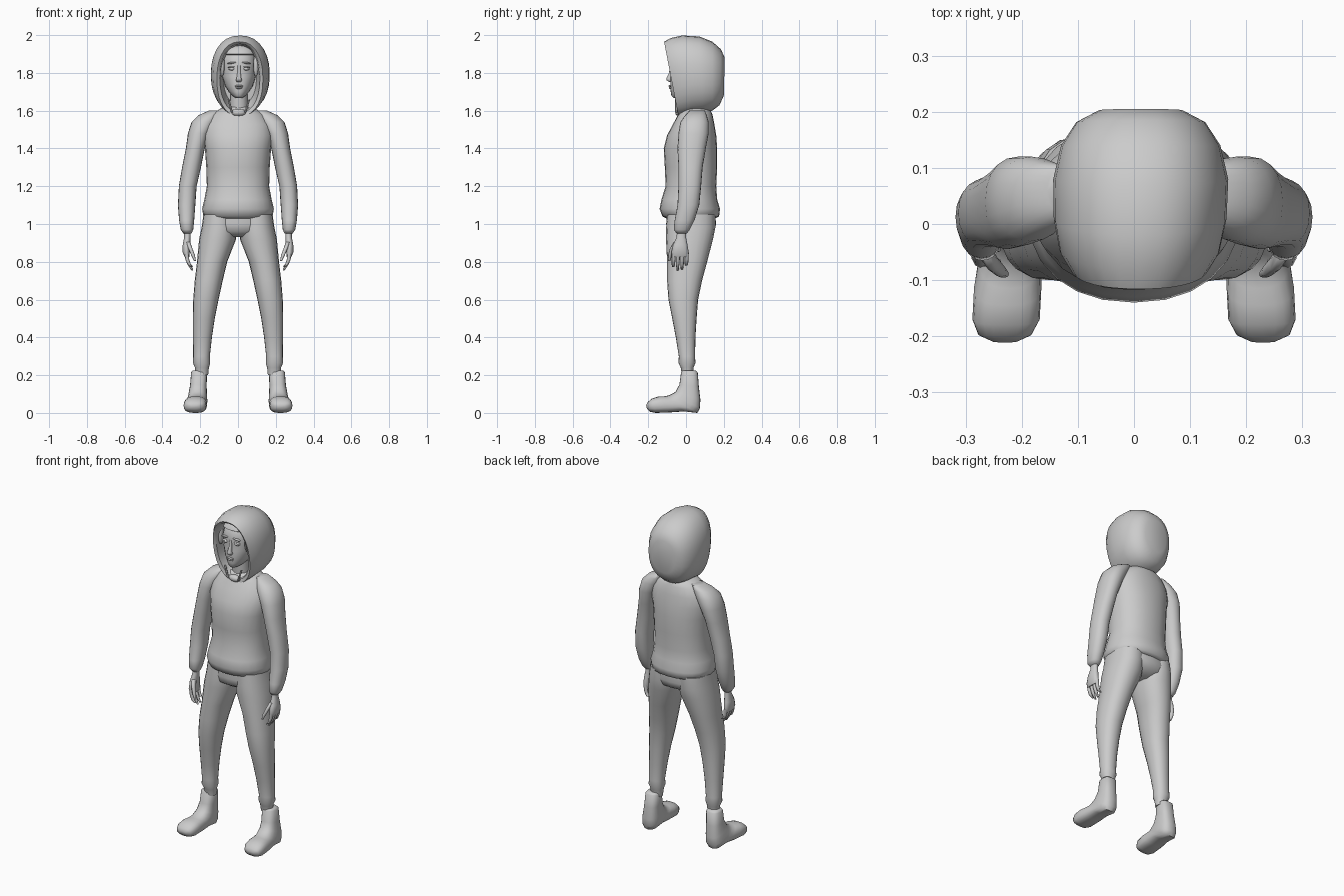
import bpy, bmesh, math
from mathutils import Vector, Matrix

grey = bpy.data.materials.new("plain grey")
grey.diffuse_color = (0.6, 0.6, 0.6, 1)


def finish(bm, name, mirror=False, angle=60):
    bmesh.ops.recalc_face_normals(bm, faces=bm.faces)
    mesh = bpy.data.meshes.new(name)
    bm.to_mesh(mesh)
    bm.free()
    mesh.materials.append(grey)
    ob = bpy.data.objects.new(name, mesh)
    bpy.context.collection.objects.link(ob)
    bpy.ops.object.select_all(action='DESELECT')
    ob.select_set(True)
    bpy.context.view_layer.objects.active = ob
    bpy.ops.object.shade_smooth_by_angle(angle=math.radians(angle))
    if mirror:
        ob.modifiers.new("mirror", 'MIRROR').use_bisect_axis[0] = False
    return ob


def loft(name, rings, mirror=False, segs=20, power=2.2, angle=60):
    """Ring = centre x, half width, front point (y, z), back point (y, z)."""
    bm = bmesh.new()
    loops = []
    e = 2 / power
    for x, w, ay, az, by, bz in rings:
        a, b = Vector((x, ay, az)), Vector((x, by, bz))
        mid, half = (a + b) / 2, (a - b) / 2
        loop = []
        for i in range(segs):
            t = 2 * math.pi * i / segs
            c, s = math.cos(t), math.sin(t)
            c = math.copysign(abs(c) ** e, c)
            s = math.copysign(abs(s) ** e, s)
            loop.append(bm.verts.new(mid + half * c + Vector((w * s, 0, 0))))
        loops.append(loop)
    for lo, hi in zip(loops, loops[1:]):
        for i in range(segs):
            j = (i + 1) % segs
            bm.faces.new((lo[i], lo[j], hi[j], hi[i]))
    bm.faces.new(loops[0])
    bm.faces.new(loops[-1])
    return finish(bm, name, mirror, angle)


def flat(rows):
    """Level rings from rows of height, centre x, half width, front y, back y."""
    return [(x, w, a, z, b, z) for z, x, w, a, b in rows]


def blob(name, loc, size, mirror=False, tilt=0):
    bm = bmesh.new()
    m = (Matrix.Translation(loc) @ Matrix.Rotation(tilt, 4, 'Y')
         @ Matrix.Diagonal((*size, 1)))
    bmesh.ops.create_uvsphere(bm, u_segments=12, v_segments=8, radius=1, matrix=m)
    return finish(bm, name, mirror)


# Sweater body with a gathered hem
loft("sweater", flat([
    (1.03, 0, .16, -.105, .155), (1.04, 0, .183, -.125, .175),
    (1.08, 0, .19, -.14, .18), (1.13, 0, .178, -.13, .165),
    (1.20, 0, .165, -.108, .16), (1.30, 0, .168, -.112, .165),
    (1.40, 0, .175, -.118, .165), (1.47, 0, .185, -.10, .16),
    (1.53, 0, .175, -.068, .15), (1.58, 0, .14, -.042, .14),
    (1.62, 0, .08, -.02, .12)]), segs=24)

# Sleeves
loft("sleeve", flat([
    (1.60, .125, .03, .02, .10), (1.575, .155, .055, -.005, .11),
    (1.54, .182, .064, -.03, .12), (1.48, .207, .058, -.04, .12),
    (1.40, .226, .05, -.045, .105), (1.30, .246, .05, -.04, .088),
    (1.20, .266, .047, -.04, .08), (1.10, .272, .046, -.045, .07),
    (1.02, .272, .04, -.06, .045), (.97, .27, .033, -.065, .02),
    (.95, .268, .022, -.05, .005)]), True)

# Hands
loft("palm", flat([
    (.96, .267, .018, -.048, .0), (.93, .268, .017, -.05, .0),
    (.89, .272, .021, -.068, .008), (.85, .274, .019, -.078, .014),
    (.825, .27, .013, -.072, .01)]), True, 14)
for i, tip in enumerate((.772, .755, .758, .78)):
    y = -.066 + .023 * i
    loft("finger", flat([
        (.85, .273, .011, y - .010, y + .012), (.81, .268, .010, y - .010, y + .010),
        (.785, .258, .009, y - .010, y + .008), (tip, .242, .005, y - .007, y + .004)]),
        True, 8)
loft("thumb", flat([
    (.905, .265, .012, -.066, -.03), (.87, .252, .011, -.085, -.055),
    (.835, .238, .010, -.095, -.073), (.805, .228, .005, -.095, -.083)]), True, 8)

# Trousers
loft("trouser_seat", flat([
    (1.07, 0, .17, -.10, .15), (1.0, 0, .184, -.105, .16),
    (.96, 0, .165, -.098, .145), (.93, 0, .09, -.05, .09)]))
loft("trouser_leg", flat([
    (1.05, .095, .088, -.10, .155), (.98, .10, .093, -.105, .155),
    (.92, .108, .098, -.106, .143), (.80, .137, .08, -.10, .112),
    (.70, .155, .074, -.10, .085), (.60, .170, .067, -.093, .064),
    (.50, .181, .058, -.073, .056), (.40, .188, .05, -.054, .05),
    (.30, .193, .044, -.038, .048), (.265, .193, .046, -.04, .05),
    (.24, .191, .037, -.028, .04), (.20, .192, .034, -.022, .036)]), True)

# Boots: rings tilt from the level ankle opening to the upright toe
loft("boot", [
    (.205, .034, -.018, .225, .05, .225), (.206, .042, -.026, .215, .062, .215),
    (.210, .044, -.035, .15, .068, .14), (.214, .050, -.055, .112, .076, .07),
    (.216, .054, -.078, .099, .074, .025), (.218, .054, -.095, .092, .06, .0),
    (.221, .055, -.115, .088, -.01, .008), (.225, .060, -.145, .087, -.08, .003),
    (.228, .060, -.180, .076, -.16, .0), (.230, .048, -.202, .058, -.19, .006),
    (.230, .022, -.211, .042, -.207, .022)], True, power=2.6)

# Hood: from the inner lining over the rim to the rounded back
loft("hood", [
    (.01, .088, .02, 1.93, .04, 1.63), (.01, .098, -.06, 1.95, .0, 1.60),
    (.01, .106, -.105, 1.953, -.035, 1.59), (.01, .122, -.116, 1.965, -.04, 1.57),
    (.01, .143, -.08, 1.985, -.01, 1.575), (.011, .154, -.02, 1.998, .04, 1.585),
    (.012, .156, .07, 1.993, .09, 1.59), (.012, .142, .14, 1.965, .14, 1.60),
    (.012, .115, .185, 1.925, .178, 1.63), (.012, .075, .205, 1.88, .20, 1.68)],
    segs=28, power=2.25, angle=50)

# Neck and head
loft("neck", flat([(1.56, .005, .05, -.02, .08), (1.72, .005, .045, -.03, .08)]), segs=14)
loft("head", flat([
    (1.668, .005, .018, -.066, .0), (1.678, .005, .034, -.077, .05),
    (1.70, .005, .054, -.081, .10), (1.73, .005, .073, -.083, .12),
    (1.78, .005, .089, -.083, .14), (1.81, .005, .092, -.078, .14),
    (1.85, .005, .094, -.084, .14), (1.90, .005, .086, -.068, .13),
    (1.94, .005, .06, -.03, .10)]), segs=24)

# Hair band framing the forehead
loft("hair", flat([
    (1.895, .005, .088, -.07, .12), (1.90, .005, .096, -.078, .12),
    (1.925, .005, .086, -.066, .11), (1.95, .005, .055, -.03, .09)]), segs=24)

# Face details
loft("nose", flat([
    (1.752, .005, .012, -.088, -.07), (1.762, .005, .017, -.104, -.07),
    (1.772, .005, .013, -.104, -.07), (1.80, .005, .009, -.09, -.07),
    (1.84, .005, .008, -.085, -.07)]), segs=10)
blob("upper_lip", (.005, -.083, 1.731), (.022, .009, .005))
blob("lower_lip", (.005, -.082, 1.721), (.018, .009, .006))
for side in (-1, 1):
    x = .005 + side * .038
    blob("eye", (x, -.069, 1.822), (.018, .012, .009))
    blob("eyelid", (x, -.071, 1.831), (.021, .012, .004), tilt=side * .12)
    blob("eyebrow", (x, -.075, 1.853), (.025, .012, .005), tilt=side * .15)
    blob("side_hair", (.005 + side * .09, -.045, 1.84), (.014, .02, .06))

# Neckline collar and cords
blob("collar", (.003, -.035, 1.59), (.04, .022, .02))
for side in (-1, 1):
    loft("cord", flat([(1.66, .005 + side * .055, .005, -.058, -.046),
                       (1.59, .003 + side * .035, .005, -.058, -.046)]), segs=8)
